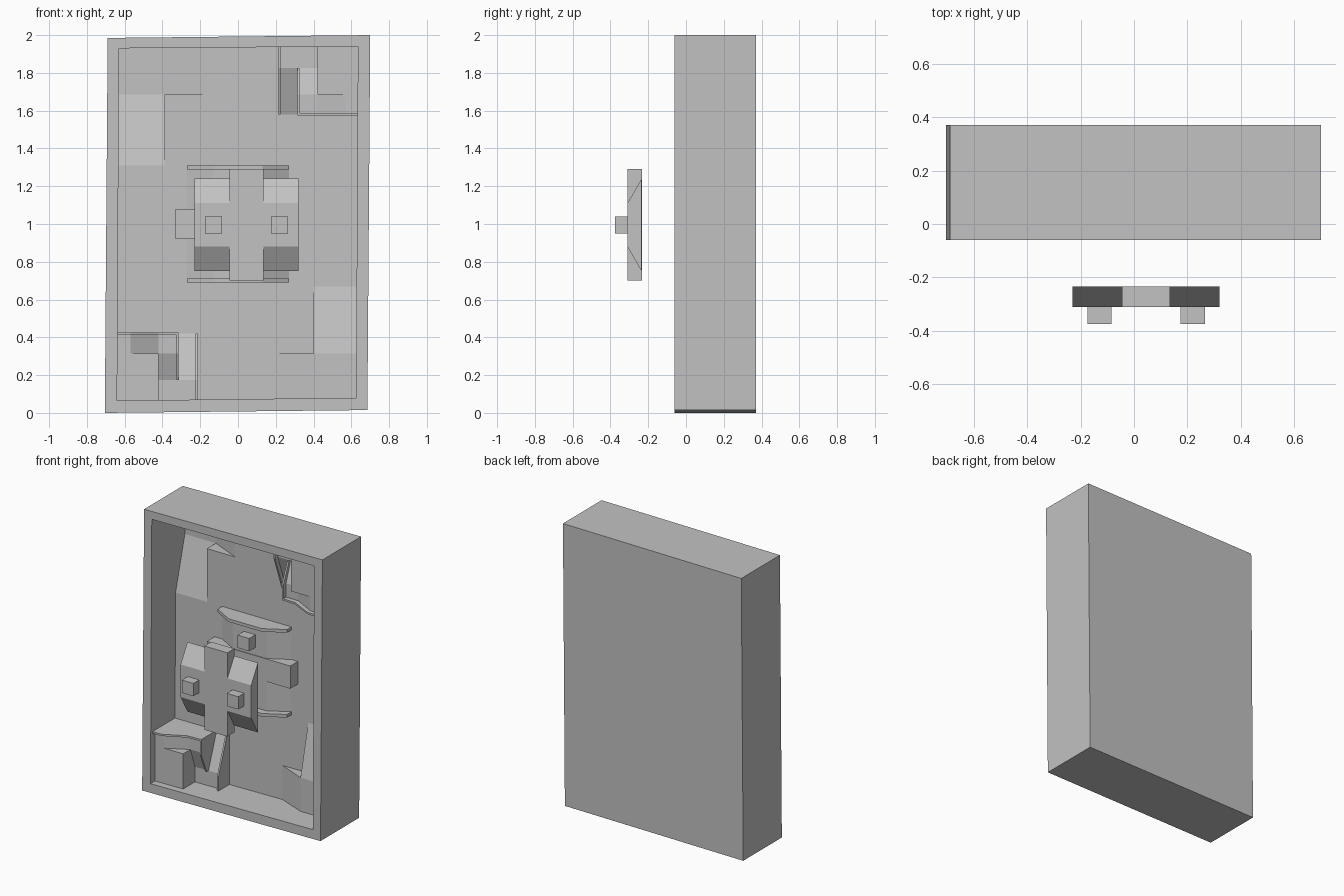
import bpy
import bmesh

if "Cube" in bpy.data.objects:
    bpy.data.objects.remove(bpy.data.objects["Cube"], do_unlink=True)

grey = bpy.data.materials.new("plain grey")
grey.use_nodes = True
COLOUR = (0.54, 0.54, 0.54, 1)
grey.diffuse_color = COLOUR
grey.node_tree.nodes["Principled BSDF"].inputs["Base Color"].default_value = COLOUR

FLOOR, PAN, BACK, RIM = 0.21, 0.31, 0.37, -0.06
BASE = 0.33          # hidden depth to which inner parts are rooted
DECK = 0.13


def finish(name, bm):
    bmesh.ops.recalc_face_normals(bm, faces=bm.faces[:])
    mesh = bpy.data.meshes.new(name)
    bm.to_mesh(mesh)
    bm.free()
    mesh.materials.append(grey)
    obj = bpy.data.objects.new(name, mesh)
    bpy.context.collection.objects.link(obj)
    return obj


def prism(name, axis, lo, hi, profile, turn=False):
    """Extrude a profile along an axis: x uses (y, z), y uses (x, z), z uses (x, y)."""
    bm = bmesh.new()
    rings = []
    for t in (lo, hi):
        ring = []
        for a, b in profile:
            x, y, z = {"x": (t, a, b), "y": (a, t, b), "z": (a, b, t)}[axis]
            if turn:  # half turn about the middle of the board
                x, z = -x, 2 - z
            ring.append(bm.verts.new((x, y, z)))
        bm.faces.new(ring)
        rings.append(ring)
    n = len(profile)
    for i in range(n):
        j = (i + 1) % n
        bm.faces.new((rings[0][i], rings[0][j], rings[1][j], rings[1][i]))
    return finish(name, bm)


def box(name, x0, x1, y0, y1, z0, z1, turn=False):
    return prism(name, "y", y0, y1, [(x0, z0), (x1, z0), (x1, z1), (x0, z1)], turn)


# Slightly skewed open tray
outer = [(-0.705, 0), (0.685, 0.015), (0.70, 2.0), (-0.69, 1.985)]
inner = [(-0.64, 0.065), (0.625, 0.08), (0.635, 1.94), (-0.63, 1.93)]
bm = bmesh.new()
loops = [[bm.verts.new((x, y, z)) for x, z in quad]
         for quad, y in ((outer, BACK), (outer, RIM), (inner, RIM), (inner, PAN))]
bm.faces.new(loops[0])
bm.faces.new(loops[3])
for a, b in zip(loops, loops[1:]):
    for i in range(4):
        j = (i + 1) % 4
        bm.faces.new((a[i], a[j], b[j], b[i]))
finish("tray", bm)

# Floor plates, leaving one sunken corner
box("floor_main", -0.17, 0.65, FLOOR, BASE, 0.04, 1.96)
box("floor_left", -0.66, -0.17, FLOOR, BASE, 0.04, 1.31)
box("floor_step", -0.39, -0.17, FLOOR, BASE, 1.31, 1.685)
prism("sunken_ramp_down", "x", -0.66, -0.39,
      [(FLOOR, 1.31), (PAN, 1.685), (BASE, 1.685), (BASE, 1.31)])
prism("sunken_ramp_side", "z", 1.685, 1.96,
      [(-0.17, FLOOR), (-0.39, PAN), (-0.39, BASE), (-0.17, BASE)])

# Raised corner with two ramps
UP = 0.125
box("raised_corner", 0.40, 0.65, UP, BASE, 0.04, 0.315)
prism("raised_ramp_up", "x", 0.40, 0.65,
      [(UP, 0.315), (FLOOR, 0.67), (BASE, 0.67), (BASE, 0.315)])
prism("raised_ramp_side", "z", 0.04, 0.315,
      [(0.20, FLOOR), (0.40, UP), (0.40, BASE), (0.20, BASE)])

# Winding ramp towers in two opposite corners
LOW, MID, TOP = 0.12, 0.07, -0.01
for side, turn in (("lower", False), ("upper", True)):
    box(side + "_tower_summit", -0.66, -0.42, TOP, BASE, 0.04, 0.315, turn)
    prism(side + "_tower_last_ramp", "z", 0.315, 0.415,
          [(-0.66, TOP), (-0.57, TOP), (-0.42, MID), (-0.32, MID),
           (-0.32, BASE), (-0.66, BASE)], turn)
    prism(side + "_tower_middle_ramp", "x", -0.42, -0.32,
          [(MID, 0.315), (LOW, 0.175), (BASE, 0.175), (BASE, 0.315)], turn)
    box(side + "_tower_landing", -0.42, -0.22, LOW, BASE, 0.04, 0.175, turn)
    prism(side + "_tower_first_ramp", "x", -0.32, -0.22,
          [(LOW, 0.175), (FLOOR, 0.42), (BASE, 0.42), (BASE, 0.175)], turn)
    prism(side + "_tower_long_wall", "z", 0.412, 0.425,
          [(-0.66, -0.04), (-0.57, -0.04), (-0.42, 0.035), (-0.315, 0.04),
           (-0.315, BASE), (-0.66, BASE)], turn)
    prism(side + "_tower_divider", "x", -0.326, -0.314,
          [(0.04, 0.425), (0.04, 0.315), (0.10, 0.175), (BASE, 0.175), (BASE, 0.425)], turn)
    prism(side + "_tower_outer_wall", "x", -0.226, -0.214,
          [(0.18, 0.42), (0.09, 0.175), (0.09, 0.04), (BASE, 0.04), (BASE, 0.42)], turn)

# Central bridge with rails, crossbar and blocks
prism("bridge_deck", "z", 0.71, 1.29,
      [(-0.27, FLOOR), (-0.13, DECK), (0.13, DECK), (0.27, FLOOR),
       (0.27, BASE), (-0.27, BASE)])
box("bridge_crossbar", -0.33, 0.32, DECK - 0.005, BASE, 0.92, 1.08)
for side, turn in (("lower", False), ("upper", True)):
    prism(side + "_bridge_rail", "z", 0.69, 0.712,
          [(-0.27, 0.16), (-0.13, 0.08), (0.13, 0.08), (0.27, 0.16),
           (0.27, BASE), (-0.27, BASE)], turn)
    box(side + "_bridge_block", -0.045, 0.045, 0.06, DECK + 0.02, 0.775, 0.865, turn)

# Floating craft: bevelled body, upright bar and two studs
FRONT, REAR = -0.31, -0.235
prism("craft_body", "x", -0.23, 0.32,
      [(REAR, 0.75), (FRONT, 0.88), (FRONT, 1.11), (REAR, 1.24)])
box("craft_upright", -0.045, 0.135, FRONT - 0.001, REAR + 0.001, 0.70, 1.29)
for side, x in (("right", -0.13), ("left", 0.22)):
    box(side + "_craft_stud", x - 0.045, x + 0.045, -0.375, FRONT + 0.01, 0.95, 1.04)
